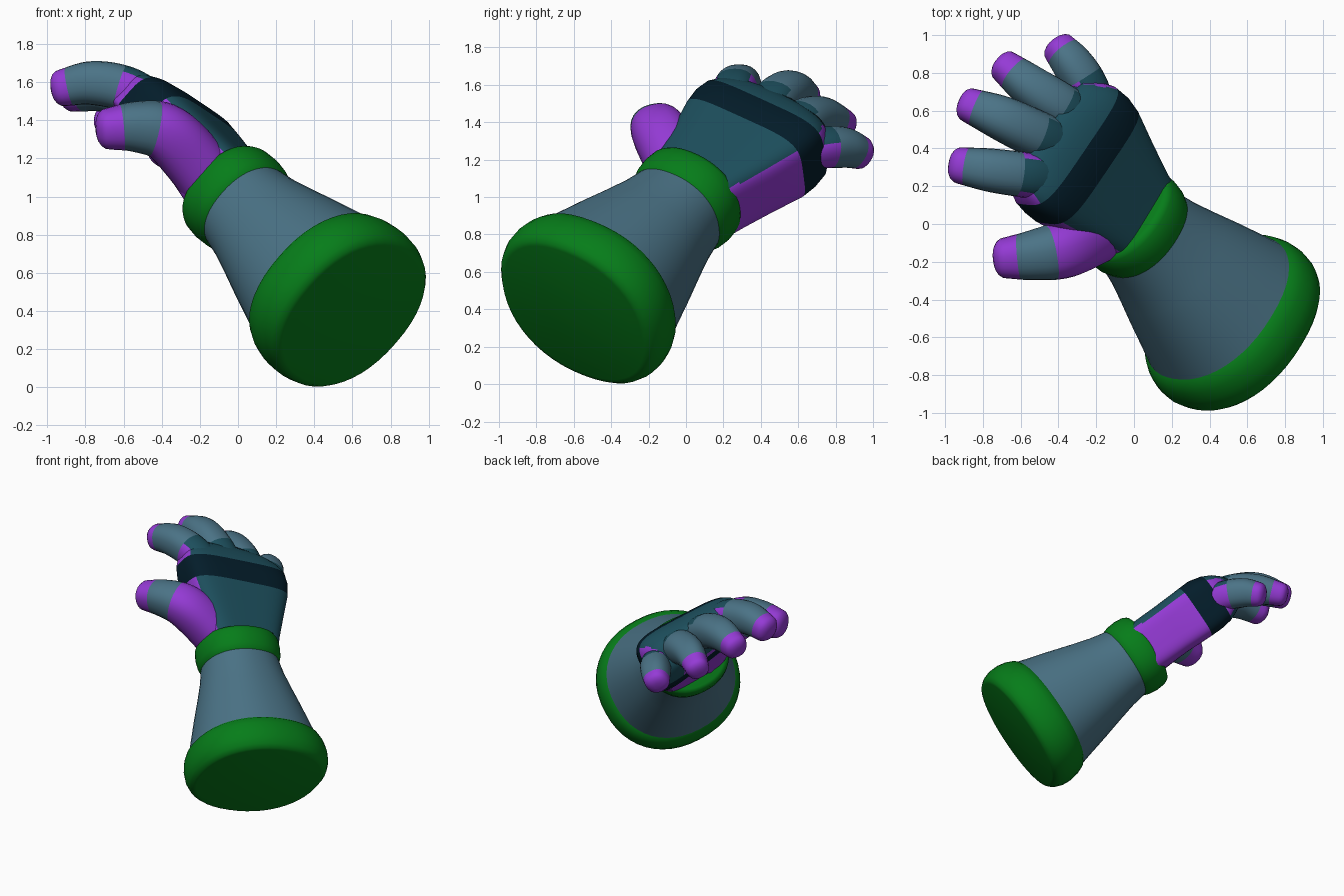
import bpy, bmesh, math
from mathutils import Vector, Matrix

if "Cube" in bpy.data.objects:
    bpy.data.objects.remove(bpy.data.objects["Cube"], do_unlink=True)


def material(name, rgb):
    m = bpy.data.materials.new(name)
    m.use_nodes = True
    col = (*rgb, 1)
    m.diffuse_color = col
    bsdf = next(n for n in m.node_tree.nodes if n.type == 'BSDF_PRINCIPLED')
    bsdf.inputs["Base Color"].default_value = col
    bsdf.inputs["Roughness"].default_value = 0.7
    return m


MATS = [material("slate blue", (0.07, 0.172, 0.24)),
        material("green", (0.002, 0.205, 0.01)),
        material("purple", (0.3, 0.043, 0.67)),
        material("deep teal", (0.012, 0.077, 0.108)),
        material("dark navy", (0.001, 0.012, 0.023))]
BLUE, GREEN, PURPLE, TEAL, NAVY = range(5)

# Arm frame: local y runs along the forearm, local z out of the back of the hand
along = Vector((-1, 1, 1)).normalized()
u = Vector((1, 1, 0)).normalized()
v = Vector((1, -1, 2)).normalized()
turn = math.radians(23)
across = u * math.cos(turn) - v * math.sin(turn)
back = v * math.cos(turn) + u * math.sin(turn)
FRAME = Matrix((across, along, back)).transposed().to_4x4()
FRAME.translation = v * 0.8


def loft(name, rings, rule, frame=FRAME, angle=40):
    """Skin a list of equal rings and cap both ends; rule(ring, normal) gives the colour."""
    bm = bmesh.new()
    rows = [[bm.verts.new(p) for p in ring] for ring in rings]
    n = len(rows[0])
    where = bm.faces.layers.int.new("ring")
    for i, (a, b) in enumerate(zip(rows, rows[1:])):
        for j in range(n):
            k = (j + 1) % n
            bm.faces.new((a[j], a[k], b[k], b[j]))[where] = i
    bm.faces.new(rows[0])[where] = 0
    bm.faces.new(rows[-1])[where] = len(rows) - 1
    bmesh.ops.recalc_face_normals(bm, faces=bm.faces[:])
    bm.normal_update()
    for f in bm.faces:
        f.material_index = rule(f[where], f.normal)
    bm.faces.layers.int.remove(where)
    me = bpy.data.meshes.new(name)
    bm.to_mesh(me)
    bm.free()
    for m in MATS:
        me.materials.append(m)
    ob = bpy.data.objects.new(name, me)
    bpy.context.collection.objects.link(ob)
    ob.matrix_world = frame
    bpy.ops.object.select_all(action='DESELECT')
    bpy.context.view_layer.objects.active = ob
    ob.select_set(True)
    bpy.ops.object.shade_smooth_by_angle(angle=math.radians(angle))
    return ob


def oval(n, power):
    """Unit superellipse points."""
    pts = []
    for i in range(n):
        t = 2 * math.pi * i / n
        c, s = math.cos(t), math.sin(t)
        pts.append((math.copysign(abs(c) ** (2 / power), c), math.copysign(abs(s) ** (2 / power), s)))
    return pts


def sleeve(name, profile, colour, power=2.2):
    """Band around the arm, slightly wider than tall."""
    rings = [[Vector((r * 1.06 * x, s, r * z)) for x, z in oval(48, power)] for s, r in profile]
    return loft(name, rings, lambda i, nrm: colour)


# Forearm and its bands: (distance along the arm, radius)
sleeve("cuff", [(-.472, .425), (-.466, .447), (-.44, .47), (-.39, .487), (-.33, .49), (-.27, .48),
                (-.22, .46), (-.2, .438)], GREEN)
sleeve("forearm", [(-.24, .45), (-.1, .412), (.06, .37), (.22, .325), (.36, .288), (.5, .262)], BLUE)
sleeve("wrist_band", [(.465, .255), (.475, .268), (.52, .283), (.58, .289), (.64, .284),
                      (.665, .272), (.675, .25)], GREEN)

# Hand: (distance, half width, top, bottom, rounding of the far end, slope of the palm)
HAND = [(.56, .25, .2, -.2, 0, 0), (.7, .285, .205, -.21, 0, .03), (.88, .34, .21, -.22, 0, .09),
        (1.075, .4, .22, -.235, 0, .14), (1.17, .412, .225, -.235, 0, .15),
        (1.26, .41, .205, -.22, 0, .15), (1.35, .385, .172, -.18, .2, .1),
        (1.41, .36, .132, -.14, .35, .07), (1.455, .325, .085, -.09, .45, .03)]
hand_rings = []
for s, wide, top, low, bend, slope in HAND:
    mid, tall = (top + low) / 2, (top - low) / 2
    ring = []
    for x, z in oval(64, 4.5):
        px = wide * x + .03 * min(1, s - .1)
        lift = slope * (1 - x) / 2 * max(0, -z)
        ring.append(Vector((px, s - bend * px ** 2 - .06 * px * min(1, s - .1), mid + tall * z + lift)))
    hand_rings.append(ring)


def hand_colour(ring, normal):
    if ring in (3, 4):
        return NAVY
    knuckle_gap = normal.y > .3 and abs(normal.x) < .6
    return TEAL if normal.z > .5 or knuckle_gap else PURPLE


loft("hand", hand_rings, hand_colour, angle=60)


def spline(pts, t):
    """Smooth interpolation through the points, t from 0 to 1."""
    pts = [Vector(p) for p in pts]
    pts = [2 * pts[0] - pts[1]] + pts + [2 * pts[-1] - pts[-2]]
    x = t * (len(pts) - 3)
    i = min(int(x), len(pts) - 4)
    f = x - i
    a, b, c, d = pts[i:i + 4]
    return .5 * (2 * b + (c - a) * f + (2 * a - 5 * b + 4 * c - d) * f * f
                 + (3 * b - a - 3 * c + d) * f ** 3)


def finger(name, path, base, tip, top, side):
    """Tapered tube along (x, y, z, radius) points; top and side colour its root."""
    steps = 25
    line = [spline(path, i / steps) for i in range(steps + 1)]
    mids = [p.to_3d() for p in line]
    rings = []

    def ring(centre, axis, r):
        lateral = axis.cross(back).normalized()
        up = lateral.cross(axis)
        rings.append([centre + r * (lateral * x + up * z) for x, z in oval(24, 2.3)])

    for i, p in enumerate(line):
        axis = (mids[min(i + 1, steps)] - mids[max(i - 1, 0)]).normalized()
        ring(mids[i], axis, p[3])
    for deg in (20, 40, 60, 78):
        a = math.radians(deg)
        ring(mids[-1] + axis * line[-1][3] * .62 * math.sin(a), axis, line[-1][3] * math.cos(a) ** .8)

    def colour(i, normal):
        if i >= tip * steps:
            return PURPLE
        if i < base * steps:
            return top if normal.dot(back) > .7 else side
        return BLUE

    return loft(name, rings, colour, Matrix(), 60)


finger("index_finger", [(-.42, .235, 1.46, .12), (-.58, .26, 1.56, .12), (-.76, .285, 1.595, .115),
                        (-.92, .31, 1.57, .097)], .4, .89, TEAL, PURPLE)
finger("middle_finger", [(-.38, .41, 1.41, .125), (-.53, .48, 1.51, .125), (-.7, .56, 1.56, .117),
                         (-.875, .63, 1.535, .09)], .3, .89, TEAL, BLUE)
finger("ring_finger", [(-.27, .54, 1.32, .12), (-.4, .63, 1.4, .122), (-.55, .73, 1.425, .11),
                       (-.685, .835, 1.39, .085)], .3, .88, TEAL, BLUE)
finger("little_finger", [(-.19, .58, 1.235, .1), (-.25, .73, 1.265, .108), (-.325, .845, 1.265, .105),
                         (-.395, .93, 1.24, .088)], .42, .9, TEAL, PURPLE)
finger("thumb", [(-.1, .01, 1.01, .16), (-.24, -.065, 1.2, .16), (-.38, -.135, 1.335, .152),
                 (-.53, -.165, 1.365, .132), (-.68, -.18, 1.355, .107)], .56, .87, PURPLE, PURPLE)
